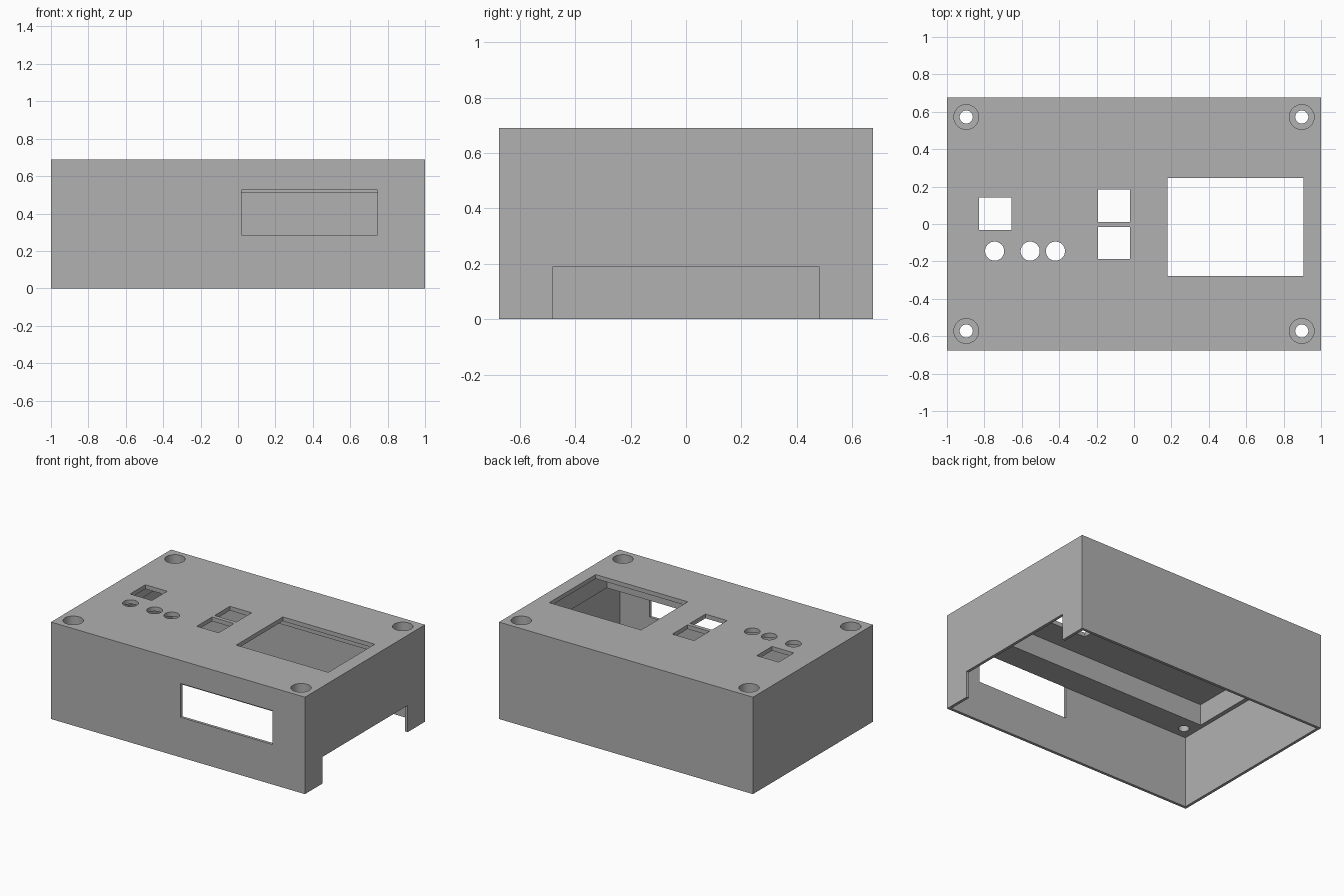
import bpy

# Remove the default object
cube = bpy.data.objects.get("Cube")
if cube:
    bpy.data.objects.remove(cube, do_unlink=True)

W, D, H = 1.0, 0.675, 0.69      # half width, half depth, height
WALL = 0.02
RIM_Z = 0.51                    # underside of the thick rim
PANEL_Z = 0.66                  # underside of the thin panel

grey = bpy.data.materials.new("plain grey")
grey.use_nodes = True
colour = (0.44, 0.44, 0.44, 1)
grey.diffuse_color = colour
grey.node_tree.nodes["Principled BSDF"].inputs["Base Color"].default_value = colour


def box(name, x, y, z):
    """Box spanning the given (low, high) ranges."""
    spans = (x, y, z)
    bpy.ops.mesh.primitive_cube_add(size=1, location=[(a + b) / 2 for a, b in spans])
    ob = bpy.context.object
    ob.name = name
    ob.scale = [b - a for a, b in spans]
    bpy.ops.object.transform_apply(location=True, rotation=False, scale=True)
    return ob


def cylinder(name, x, y, radius, low, high):
    bpy.ops.mesh.primitive_cylinder_add(vertices=48, radius=radius, depth=high - low,
                                        location=(x, y, (low + high) / 2))
    bpy.context.object.name = name
    return bpy.context.object


def cut(target, cutter):
    """Subtract the cutter, then delete it."""
    mod = target.modifiers.new(cutter.name, 'BOOLEAN')
    mod.operation = 'DIFFERENCE'
    mod.solver = 'EXACT'
    mod.object = cutter
    bpy.context.view_layer.objects.active = target
    bpy.ops.object.modifier_apply(modifier=mod.name)
    bpy.data.objects.remove(cutter, do_unlink=True)


# Shell, open underneath, with a thick rim around a recessed thin panel
case = box("enclosure_lid", (-W, W), (-D, D), (0, H))
case.data.materials.append(grey)
inner_x, inner_y = W - WALL, D - WALL
cut(case, box("cavity", (-inner_x, inner_x), (-inner_y, inner_y), (-0.1, RIM_Z)))
cut(case, box("panel_recess", (-0.95, 0.95), (-0.467, 0.467), (RIM_Z - 0.1, PANEL_Z)))

# Front window and side cutout
cut(case, box("front_window", (0.02, 0.745), (-D - 0.1, -inner_y), (0.285, 0.525)))
cut(case, box("side_cutout", (W - 0.04, W + 0.1), (-0.48, 0.48), (-0.1, 0.19)))

# Display opening and square button openings
cut(case, box("display_opening", (0.18, 0.905), (-0.277, 0.247), (0.6, 0.8)))
for x, y in ((-0.742, 0.055), (-0.107, 0.098), (-0.107, -0.102)):
    h = 0.086
    cut(case, box("square_opening", (x - h, x + h), (y - h, y + h), (0.6, 0.8)))

# Round openings
for x in (-0.745, -0.555, -0.42):
    cut(case, cylinder("round_opening", x, -0.145, 0.051, 0.6, 0.8))

# Counterbored corner screw holes
for x in (-0.897, 0.897):
    for y in (-0.572, 0.572):
        cut(case, cylinder("screw_hole", x, y, 0.035, 0.4, 0.8))
        cut(case, cylinder("counterbore", x, y, 0.066, H - 0.1, 0.8))

bpy.ops.object.select_all(action='DESELECT')
case.select_set(True)
bpy.context.view_layer.objects.active = case
bpy.ops.object.shade_smooth_by_angle()
